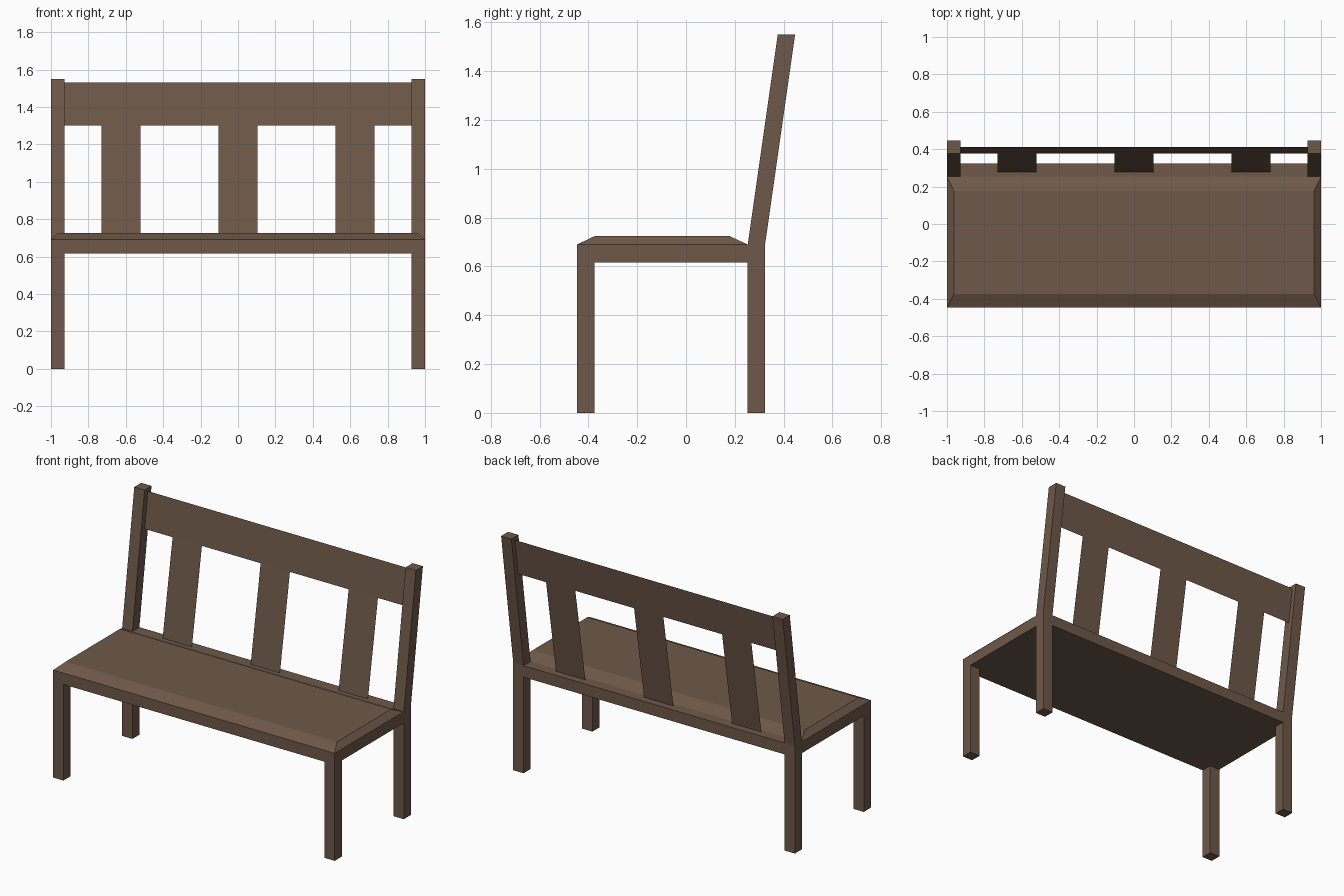
import bpy

if "Cube" in bpy.data.objects:
    bpy.data.objects.remove(bpy.data.objects["Cube"])

wood = bpy.data.materials.new("brown wood")
wood.diffuse_color = (0.156, 0.098, 0.067, 1)
wood.use_nodes = True
wood.node_tree.nodes["Principled BSDF"].inputs["Base Color"].default_value = wood.diffuse_color


def make(name, verts, faces):
    me = bpy.data.meshes.new(name)
    me.from_pydata(verts, [], faces)
    me.materials.append(wood)
    ob = bpy.data.objects.new(name, me)
    bpy.context.collection.objects.link(ob)
    return ob


def rect(x0, x1, y0, y1, z):
    return [(x0, y0, z), (x1, y0, z), (x1, y1, z), (x0, y1, z)]


def loft(name, *rings):
    """Closed solid through a stack of four-cornered rings, bottom to top."""
    verts = [v for r in rings for v in r]
    faces = [(3, 2, 1, 0)]
    for k in range(0, 4 * (len(rings) - 1), 4):
        for i in range(4):
            j = (i + 1) % 4
            faces.append((k + i, k + j, k + j + 4, k + i + 4))
    n = len(verts)
    faces.append((n - 4, n - 3, n - 2, n - 1))
    return make(name, verts, faces)


SEAT_LOW, SEAT_EDGE, SEAT_TOP, TOP = 0.617, 0.69, 0.725, 1.55
FRONT, BACK = -0.447, 0.324

# seat slab with a chamfered cushion board on top
loft("seat", rect(-1, 1, FRONT, BACK, SEAT_LOW), rect(-1, 1, FRONT, BACK, SEAT_EDGE))
loft("seat_top", rect(-1, 1, FRONT, 0.253, SEAT_EDGE),
     rect(-0.963, 0.963, -0.373, 0.177, SEAT_TOP))

# legs and leaning back posts
for side, x0, x1 in (("left", -1, -0.927), ("right", 0.927, 1)):
    loft("front_leg_" + side, rect(x0, x1, FRONT, -0.375, 0),
         rect(x0, x1, FRONT, -0.375, SEAT_LOW))
    loft("rear_leg_" + side, rect(x0, x1, 0.253, BACK, 0),
         rect(x0, x1, 0.253, BACK, SEAT_LOW))
    loft("back_post_" + side, rect(x0, x1, 0.253, BACK, SEAT_EDGE),
         rect(x0, x1, 0.376, 0.447, TOP))


# thin sheet boards of the backrest
def board(name, x0, x1, y0, z0, y1, z1):
    make(name, [(x0, y0, z0), (x1, y0, z0), (x1, y1, z1), (x0, y1, z1)], [(0, 1, 2, 3)])


board("back_rail", -0.927, 0.927, 0.378, 1.30, 0.411, 1.53)
for i, x in enumerate((-0.625, 0, 0.625)):
    board(f"back_slat_{i + 1}", x - 0.104, x + 0.104, 0.277, SEAT_EDGE, 0.378, 1.30)
